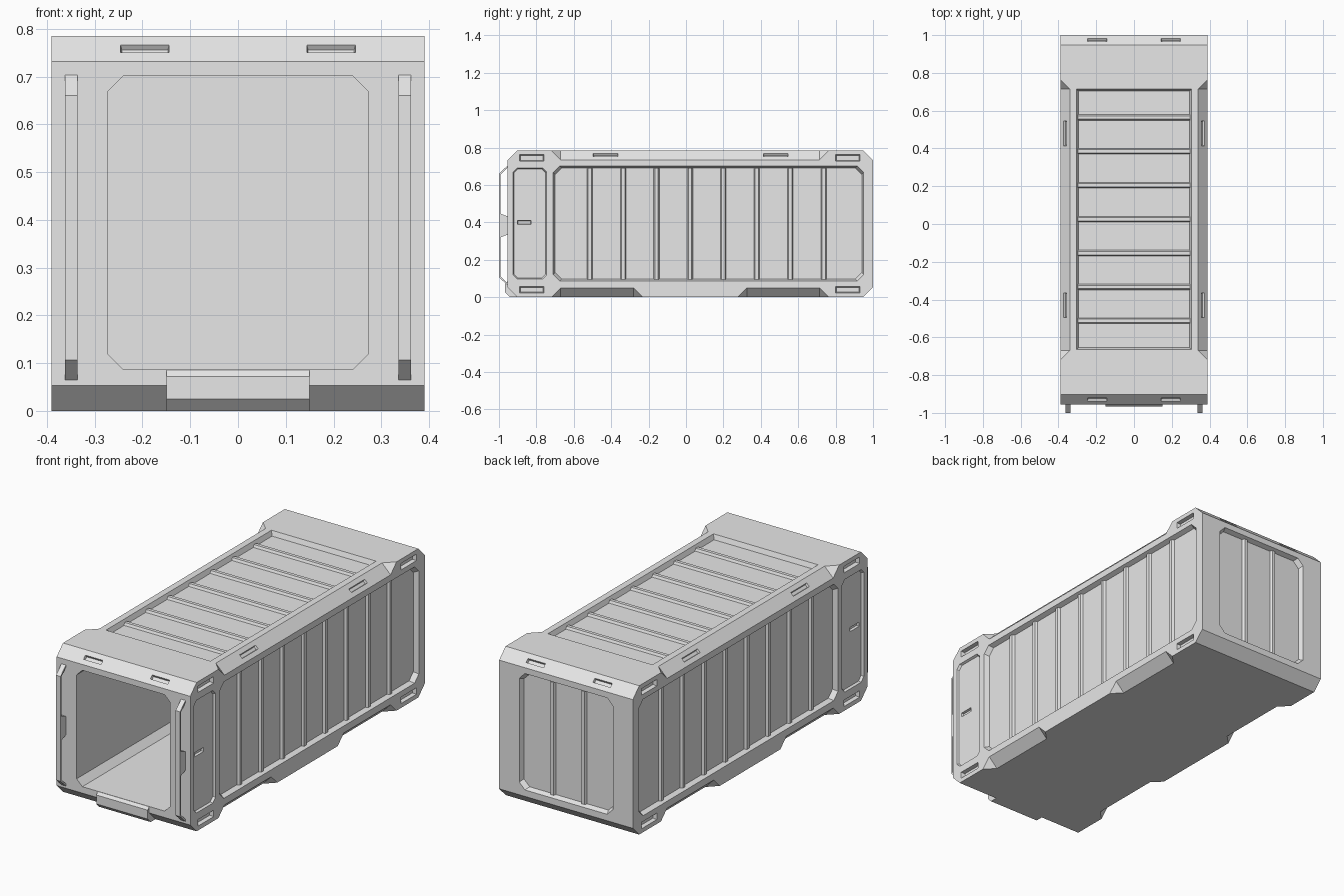
import bpy, bmesh
from mathutils import Vector

cube = bpy.data.objects.get("Cube")
if cube:
    bpy.data.objects.remove(cube, do_unlink=True)

GREY = (0.8, 0.8, 0.8, 1.0)
mat = bpy.data.materials.new("plain_grey")
mat.use_nodes = True
mat.diffuse_color = GREY
mat.node_tree.nodes["Principled BSDF"].inputs["Base Color"].default_value = GREY

X, Y, Z = Vector((1, 0, 0)), Vector((0, 1, 0)), Vector((0, 0, 1))
HALF, FRONT, BACK, TOP, BEV = 0.39, -0.955, 1.0, 0.785, 0.053
MID = (FRONT + BACK) / 2
DEPTH = 0.025


def finish(bm, name):
    bmesh.ops.recalc_face_normals(bm, faces=bm.faces)
    mesh = bpy.data.meshes.new(name)
    bm.to_mesh(mesh)
    bm.free()
    mesh.materials.append(mat)
    obj = bpy.data.objects.new(name, mesh)
    bpy.context.collection.objects.link(obj)
    return obj


def add_loft(bm, loop_a, loop_b):
    a = [bm.verts.new(p) for p in loop_a]
    b = [bm.verts.new(p) for p in loop_b]
    bm.faces.new(a)
    bm.faces.new(b)
    for i in range(len(a)):
        j = (i + 1) % len(a)
        bm.faces.new((a[i], a[j], b[j], b[i]))


def add_slice(bm, profile, x0, x1):
    """Extrude a (y, z) profile along x."""
    add_loft(bm, *[[(x, y, z) for y, z in profile] for x in (x0, x1)])


def outline(c, u, v, hw, hh, cut):
    """Rectangle, or octagon when cut is set, in the plane of u and v."""
    if cut:
        pts = [(hw - cut, -hh), (hw, cut - hh), (hw, hh - cut), (hw - cut, hh),
               (cut - hw, hh), (-hw, hh - cut), (-hw, cut - hh), (cut - hw, -hh)]
    else:
        pts = [(hw, -hh), (hw, hh), (-hw, hh), (-hw, -hh)]
    return [c + u * a + v * b for a, b in pts]


def carve(cutter):
    """Subtract a cutter from the body and discard it."""
    cutter.hide_render = True
    mod = body.modifiers.new("cut", "BOOLEAN")
    mod.operation, mod.solver, mod.object = "DIFFERENCE", "EXACT", cutter
    bpy.context.view_layer.objects.active = body
    bpy.ops.object.modifier_apply(modifier=mod.name)
    bpy.data.objects.remove(cutter, do_unlink=True)


def recess(c, u, v, n, hw, hh, cut=0, depth=DEPTH, taper=0.01):
    c, n, over = Vector(c), n.normalized(), 0.01
    grow = taper * over / depth
    bm = bmesh.new()
    add_loft(bm, outline(c + n * over, u, v, hw + grow, hh + grow, cut),
             outline(c - n * depth, u, v, hw - taper, hh - taper, cut))
    carve(finish(bm, "recess_cutter"))


def add_rib(bm, c, u, v, n, length):
    """Raised rib with sloped sides; u runs across it and v along it."""
    c = Vector(c)
    add_loft(bm, outline(c - n * 0.002, u, v, 0.016, length, 0),
             outline(c + n * 0.013, u, v, 0.009, length, 0))


def edge_chamfer(s, y0, y1, bottom):
    """Chamfer one long edge between y0 and y1, with sloped ends."""
    e, b = 0.01, 0.05
    pts = []
    for y, d in ((y0, -1), (y1, 1)):
        pts += [(HALF - b - e, y, TOP + e), (HALF + e, y, TOP - b - e),
                (HALF + e, y + d * (b + 2 * e), TOP + e)]
    bm = bmesh.new()
    for x, y, z in pts:
        bm.verts.new((s * x, y, TOP - z if bottom else z))
    bmesh.ops.convex_hull(bm, input=bm.verts)
    carve(finish(bm, "edge_cutter"))


# Main shell
bm = bmesh.new()
shell = outline(Vector((0, MID, TOP / 2)), Y, Z, (BACK - FRONT) / 2, TOP / 2, BEV)
add_slice(bm, [(p.y, p.z) for p in shell], -HALF, HALF)
body = finish(bm, "container_body")

# Hollow inside, open at the front
recess((0, FRONT, 0.394), X, Z, -Y, 0.273, 0.307, 0.033, 1.89, 0)

# Roof, rear and side panels, edge chamfers, doors and slots
recess((0, 0.025, TOP), X, Y, Z, 0.305, 0.69)
recess((0, BACK, 0.394), X, Z, Y, 0.273, 0.307, 0.033)
for s in (1, -1):
    side = s * HALF
    n = X * s
    edge_chamfer(s, -0.67, 0.715, False)
    edge_chamfer(s, -0.67, -0.28, True)
    edge_chamfer(s, 0.325, 0.715, True)
    recess((side, 0.12, 0.394), Y, Z, n, 0.83, 0.307, 0.035)
    recess((side, -0.835, 0.394), Y, Z, n, 0.09, 0.297, 0.022, 0.012, 0.005)
    recess((side - s * 0.012, -0.865, 0.4), Y, Z, n, 0.037, 0.011, 0, 0.012, 0.003)
    for y in (-0.825, 0.865):
        for z in (0.745, 0.04):
            recess((side, y, z), Y, Z, n, 0.065, 0.017, 0, 0.02, 0.004)
    for y in (-0.43, 0.48):
        recess((s * 0.365, y, 0.76), Y, (X * s - Z).normalized(), X * s + Z,
               0.066, 0.011, 0, 0.012, 0.003)
    for y, d in ((FRONT + BEV / 2, -1), (BACK - BEV / 2, 1)):
        recess((s * 0.195, y, TOP - BEV / 2), X, (Y * d - Z).normalized(), Y * d + Z,
               0.051, 0.011, 0, 0.012, 0.003)

# Panel ribs
bm = bmesh.new()
for s in (1, -1):
    for i in range(8):
        add_rib(bm, (s * (HALF - DEPTH), -0.515 + i * 0.1787, 0.394), Y, Z, X * s, 0.298)
finish(bm, "side_ribs")

bm = bmesh.new()
for i in range(7):
    add_rib(bm, (0, -0.513 + i * 0.1795, TOP - DEPTH), Y, X, Z, 0.296)
finish(bm, "roof_ribs")

bm = bmesh.new()
for x in (-0.091, 0.091):
    add_rib(bm, (x, BACK - DEPTH, 0.394), X, Z, Y, 0.298)
finish(bm, "rear_ribs")

# Door sill
bm = bmesh.new()
add_slice(bm, [(-0.9, 0.086), (-0.955, 0.086), (-0.967, 0.072), (-0.967, 0.025),
               (-0.942, 0), (-0.9, 0)], -0.15, 0.15)
finish(bm, "door_sill")

# Grab handles beside the opening
for s, name in ((1, "left_handle"), (-1, "right_handle")):
    bm = bmesh.new()
    x0, x1 = s * 0.336, s * 0.362
    add_slice(bm, [(-0.953, 0.705), (-1, 0.66), (-1, 0.107), (-0.953, 0.063),
                   (-0.953, 0.075), (-0.991, 0.111), (-0.991, 0.656), (-0.953, 0.693)], x0, x1)
    add_slice(bm, [(-0.953, 0.432), (-0.992, 0.447), (-0.992, 0.32), (-0.953, 0.335)], x0, x1)
    finish(bm, name)
